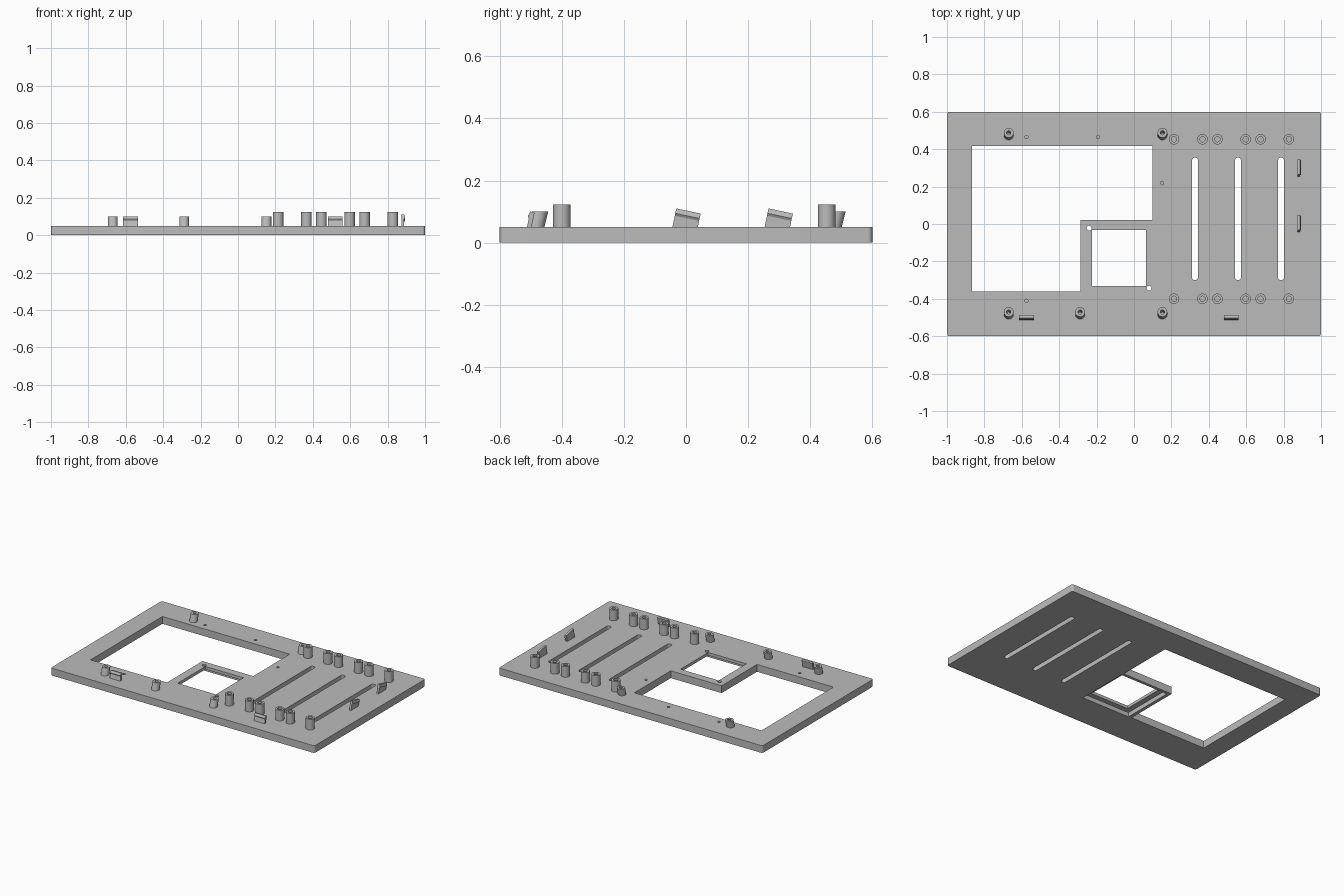
import bpy, bmesh, math
from mathutils import Matrix, Vector

cube = bpy.data.objects.get("Cube")
if cube:
    bpy.data.objects.remove(cube, do_unlink=True)

grey = bpy.data.materials.new("plain grey")
grey.use_nodes = True
colour = (0.5, 0.5, 0.5, 1)
grey.diffuse_color = colour
grey.node_tree.nodes["Principled BSDF"].inputs["Base Color"].default_value = colour

TOP = 0.05             # upper face of the plate
LEAN = math.radians(12)


def ring(x, y, r, n=24):
    return [(x + r * math.cos(i * math.tau / n), y + r * math.sin(i * math.tau / n)) for i in range(n)]


def rect(x0, x1, y0, y1):
    return [(x0, y0), (x1, y0), (x1, y1), (x0, y1)]


def rounded(x0, x1, y0, y1, r, steps=6):
    corners = [(x1 - r, y1 - r), (x0 + r, y1 - r), (x0 + r, y0 + r), (x1 - r, y0 + r)]
    pts = []
    for q, (x, y) in enumerate(corners):
        for i in range(steps + 1):
            a = (q + i / steps) * math.pi / 2
            pts.append((x + r * math.cos(a), y + r * math.sin(a)))
    return pts


def prism(bm, outline, z0, z1):
    face = bm.faces.new([bm.verts.new((x, y, z0)) for x, y in outline])
    top = bmesh.ops.extrude_face_region(bm, geom=[face])["geom"]
    verts = [v for v in top if isinstance(v, bmesh.types.BMVert)]
    bmesh.ops.translate(bm, verts=verts, vec=(0, 0, z1 - z0))


def finish(bm, name, smooth=True):
    bmesh.ops.recalc_face_normals(bm, faces=bm.faces)
    mesh = bpy.data.meshes.new(name)
    bm.to_mesh(mesh)
    bm.free()
    mesh.materials.append(grey)
    ob = bpy.data.objects.new(name, mesh)
    bpy.context.collection.objects.link(ob)
    if smooth:
        shade(ob)
    return ob


def shade(ob):
    bpy.ops.object.select_all(action="DESELECT")
    ob.select_set(True)
    bpy.context.view_layer.objects.active = ob
    bpy.ops.object.shade_smooth_by_angle(angle=math.radians(35))


def solid(name, outlines, z0, z1):
    bm = bmesh.new()
    for outline in outlines:
        prism(bm, outline, z0, z1)
    return finish(bm, name, smooth=False)


def tube(name, x, y, r, hole, z1, shift=0):
    """Hollow post whose top is moved by shift along y."""
    bm = bmesh.new()
    n = 28
    loops = []
    for radius, z, dy in ((r, TOP - 0.002, 0), (r, z1, shift), (hole, z1, shift), (hole, TOP - 0.002, 0)):
        loops.append([bm.verts.new((px, py, z)) for px, py in ring(x, y + dy, radius, n)])
    for k in range(4):
        a, b = loops[k], loops[(k + 1) % 4]
        for i in range(n):
            j = (i + 1) % n
            bm.faces.new((a[i], a[j], b[j], b[i]))
    return finish(bm, name)


def clip(name, x, y, height, outward):
    """Leaning snap tab with a hook near its upper edge."""
    section = [(-0.007, -0.015), (0.007, -0.015), (0.007, height - 0.024),
               (0.012, height - 0.016), (0.007, height), (-0.007, height)]
    bm = bmesh.new()
    prism(bm, section, -0.04, 0.04)
    out = Vector(outward)
    up = Vector((0, 0, 1))
    side = out.cross(up)
    axes = Matrix((out, up, side)).transposed().to_4x4()
    place = Matrix.Translation((x, y, TOP)) @ Matrix.Rotation(-LEAN, 4, "X")
    bm.transform(place @ axes)
    return finish(bm, name, smooth=False)


# Base plate with its openings
plate = solid("base_plate", [rounded(-1, 1, -0.6, 0.6, 0.015)], 0, TOP)

screen_opening = [(-0.865, -0.362), (-0.285, -0.362), (-0.285, 0.022),
                  (0.1, 0.022), (0.1, 0.417), (-0.865, 0.417)]
through = [screen_opening, rect(-0.225, 0.064, -0.332, -0.032)]
through += [rounded(x - 0.016, x + 0.016, -0.3, 0.355, 0.0155) for x in (0.326, 0.556, 0.786)]
through += [ring(-0.24, -0.022, 0.013), ring(0.081, -0.343, 0.013)]
pilot_spots = [(-0.575, 0.465), (-0.193, 0.465), (0.15, 0.218), (-0.575, -0.411)]

cutters = [
    solid("through_cutter", through, -0.1, 0.1),
    solid("pocket_cutter", [rect(-0.262, 0.104, -0.366, 0.002)], -0.1, 0.03),
    solid("pilot_hole_cutter", [ring(x, y, 0.009, 16) for x, y in pilot_spots], 0.02, 0.1),
]
for cutter in cutters:
    cutter.hide_render = True
    mod = plate.modifiers.new(cutter.name, "BOOLEAN")
    mod.operation = "DIFFERENCE"
    mod.solver = "EXACT"
    mod.object = cutter

# Keep the cut plate and drop the cutters
bpy.context.view_layer.update()
cut = plate.evaluated_get(bpy.context.evaluated_depsgraph_get())
mesh = bpy.data.meshes.new_from_object(cut)
plate.modifiers.clear()
plate.data = mesh
for cutter in cutters:
    bpy.data.objects.remove(cutter, do_unlink=True)
shade(plate)

# Upright standoffs, two rows of three pairs
for row, y in (("front", -0.4), ("back", 0.453)):
    for i, x in enumerate((0.214, 0.366, 0.446, 0.597, 0.677, 0.828)):
        tube(f"{row}_standoff_{i + 1}", x, y, 0.028, 0.014, 0.123)

# Leaning screw posts around the screen opening
for i, x in enumerate((-0.67, -0.288, 0.152)):
    tube(f"front_screw_post_{i + 1}", x, -0.483, 0.026, 0.011, 0.1, 0.013)
for i, x in enumerate((-0.67, 0.152)):
    tube(f"back_screw_post_{i + 1}", x, 0.475, 0.026, 0.011, 0.1, 0.013)

# Snap clips along the front and the left edge
for i, x in enumerate((-0.575, 0.52)):
    clip(f"front_clip_{i + 1}", x, -0.505, 0.05, (0, -1, 0))
for i, y in enumerate((-0.003, 0.294)):
    clip(f"side_clip_{i + 1}", 0.881, y, 0.053, (1, 0, 0))
